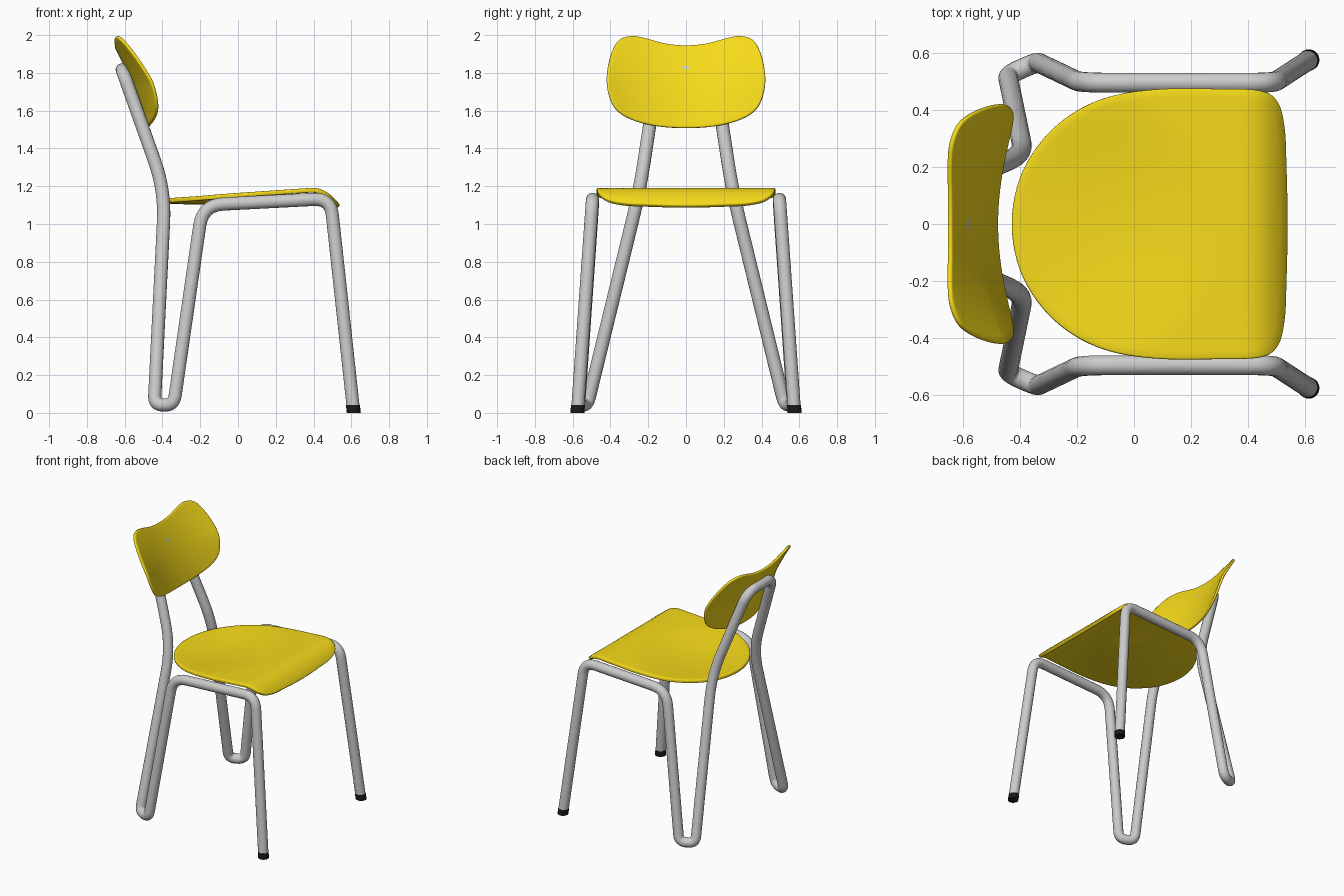
import bpy, bmesh
from mathutils import Vector

if "Cube" in bpy.data.objects:
    bpy.data.objects.remove(bpy.data.objects["Cube"])

R = 0.035  # tube radius


def material(name, rgb):
    m = bpy.data.materials.new(name)
    m.diffuse_color = (*rgb, 1)
    m.use_nodes = True
    m.node_tree.nodes["Principled BSDF"].inputs["Base Color"].default_value = m.diffuse_color
    return m


yellow = material("yellow_shell", (0.92, 0.70, 0.01))
black = material("black_rubber", (0.01, 0.01, 0.01))


def smooth_closed(pts, n=5):
    """Closed Catmull-Rom loop through 2D points."""
    p = [Vector(q) for q in pts]
    out = []
    for i in range(len(p)):
        a, b, c, d = (p[(i + k) % len(p)] for k in (-1, 0, 1, 2))
        for s in range(n):
            t = s / n
            out.append(0.5 * (2 * b + (c - a) * t + (2 * a - 5 * b + 4 * c - d) * t**2
                              + (3 * b - a - 3 * c + d) * t**3))
    return out


def panel(name, outline, centre, surface, thickness, rings=16):
    """Concentric rings inside an outline, laid on a curved surface, thickened."""
    bm = bmesh.new()
    c = Vector(centre)
    mid = bm.verts.new(surface(*c))
    prev = None
    for r in range(1, rings + 1):
        ring = [bm.verts.new(surface(*(c + (q - c) * r / rings))) for q in outline]
        for i in range(len(ring)):
            j = (i + 1) % len(ring)
            if prev:
                bm.faces.new((prev[i], ring[i], ring[j], prev[j]))
            else:
                bm.faces.new((mid, ring[i], ring[j]))
        prev = ring
    me = bpy.data.meshes.new(name)
    bm.to_mesh(me)
    bm.free()
    ob = bpy.data.objects.new(name, me)
    bpy.context.collection.objects.link(ob)
    me.materials.append(yellow)
    sol = ob.modifiers.new("thickness", 'SOLIDIFY')
    sol.thickness, sol.offset = thickness, -1
    bev = ob.modifiers.new("soft_rim", 'BEVEL')
    bev.width, bev.segments, bev.limit_method = 0.006, 2, 'ANGLE'
    bev.angle_limit = 1.0
    shade(ob)


def shade(ob):
    bpy.ops.object.select_all(action='DESELECT')
    ob.select_set(True)
    bpy.context.view_layer.objects.active = ob
    bpy.ops.object.shade_smooth_by_angle(angle=0.7)


# Seat: dished shell with a front edge that curls down
def seat_surface(x, y):
    z = 1.14 + 0.052 * (x + 0.36) / 0.76
    dish = max(0, 1 - ((x + 0.08) / 0.38)**2 - (y / 0.46)**2)
    curl = max(0, (x - 0.38) / 0.163)
    return x, y, z - 0.028 * dish**1.5 - 0.105 * curl**2.2


half = [(0.537, 0.2), (0.53, 0.34), (0.505, 0.43), (0.44, 0.468), (0.27, 0.474),
        (0.08, 0.472), (-0.08, 0.447), (-0.21, 0.39), (-0.32, 0.295), (-0.4, 0.16)]
seat_outline = [(0.541, 0)] + half + [(-0.428, 0)] + [(x, -y) for x, y in reversed(half)]
panel("seat", smooth_closed(seat_outline), (0.05, 0), seat_surface, 0.024)


# Backrest: wraps around the sitter, leans back and flares at the top
def back_surface(y, z):
    t = z - 1.51
    k = 0.6 - max(0, z - 1.75) * 0.8
    return -0.475 - 0.2245 * t - 0.342 * t * t + k * y * y, y, z


half = [(0.15, 1.52), (0.28, 1.553), (0.365, 1.607), (0.405, 1.69), (0.415, 1.79),
        (0.395, 1.9), (0.355, 1.975), (0.29, 1.997), (0.22, 1.987), (0.11, 1.958)]
back_outline = [(0, 1.51)] + half + [(0, 1.948)] + [(-y, z) for y, z in reversed(half)]
panel("backrest", smooth_closed(back_outline), (0, 1.74), back_surface, 0.018)

# Frame: one continuous bent tube; each corner is a point plus its bend length
foot, knee = Vector((0.613, 0.575, 0)), Vector((0.49, 0.495, 1.135))
slope = (knee - foot) / knee.z
side = [
    (foot + slope * 0.03, 0),             # front foot
    (knee, 0.09),                         # front of seat rail
    (Vector((-0.187, 0.495, 1.1)), 0.11),   # back of seat rail
    (Vector((-0.34, 0.568, 0.042)), 0.05),  # floor loop
    (Vector((-0.443, 0.522, 0.042)), 0.05),
    (Vector((-0.386, 0.245, 1.177)), 0.17),  # post bends backwards
    (Vector((-0.613, 0.148, 1.816)), 0.09),  # crossbar behind the backrest
]
corners = side + [(Vector((p.x, -p.y, p.z)), d) for p, d in reversed(side)]
path = []
for i, (p, d) in enumerate(corners):
    if d == 0:
        path.append(p)
        continue
    a = p + (corners[i - 1][0] - p).normalized() * d
    b = p + (corners[i + 1][0] - p).normalized() * d
    for s in range(9):
        t = s / 8
        path.append(a * (1 - t)**2 + p * 2 * t * (1 - t) + b * t * t)

cu = bpy.data.curves.new("tube_frame", 'CURVE')
cu.dimensions = '3D'
cu.bevel_depth, cu.bevel_resolution, cu.use_fill_caps = R, 6, True
sp = cu.splines.new('POLY')
sp.points.add(len(path) - 1)
for pt, p in zip(sp.points, path):
    pt.co = (*p, 1)
frame = bpy.data.objects.new("tube_frame", cu)
bpy.context.collection.objects.link(frame)
bpy.ops.object.select_all(action='DESELECT')
frame.select_set(True)
bpy.context.view_layer.objects.active = frame
bpy.ops.object.convert(target='MESH')
shade(bpy.context.object)

# Rubber feet: short cylinders sheared along the front legs
for sgn, label in ((1, "left"), (-1, "right")):
    bpy.ops.mesh.primitive_cylinder_add(vertices=24, radius=R + 0.002, depth=0.042,
                                        location=(foot.x, sgn * foot.y, 0.021))
    cap = bpy.context.object
    cap.name = "foot_cap_" + label
    for v in cap.data.vertices:
        h = v.co.z + 0.021
        v.co.x += slope.x * h
        v.co.y += sgn * slope.y * h
    cap.data.materials.append(black)
    shade(cap)
